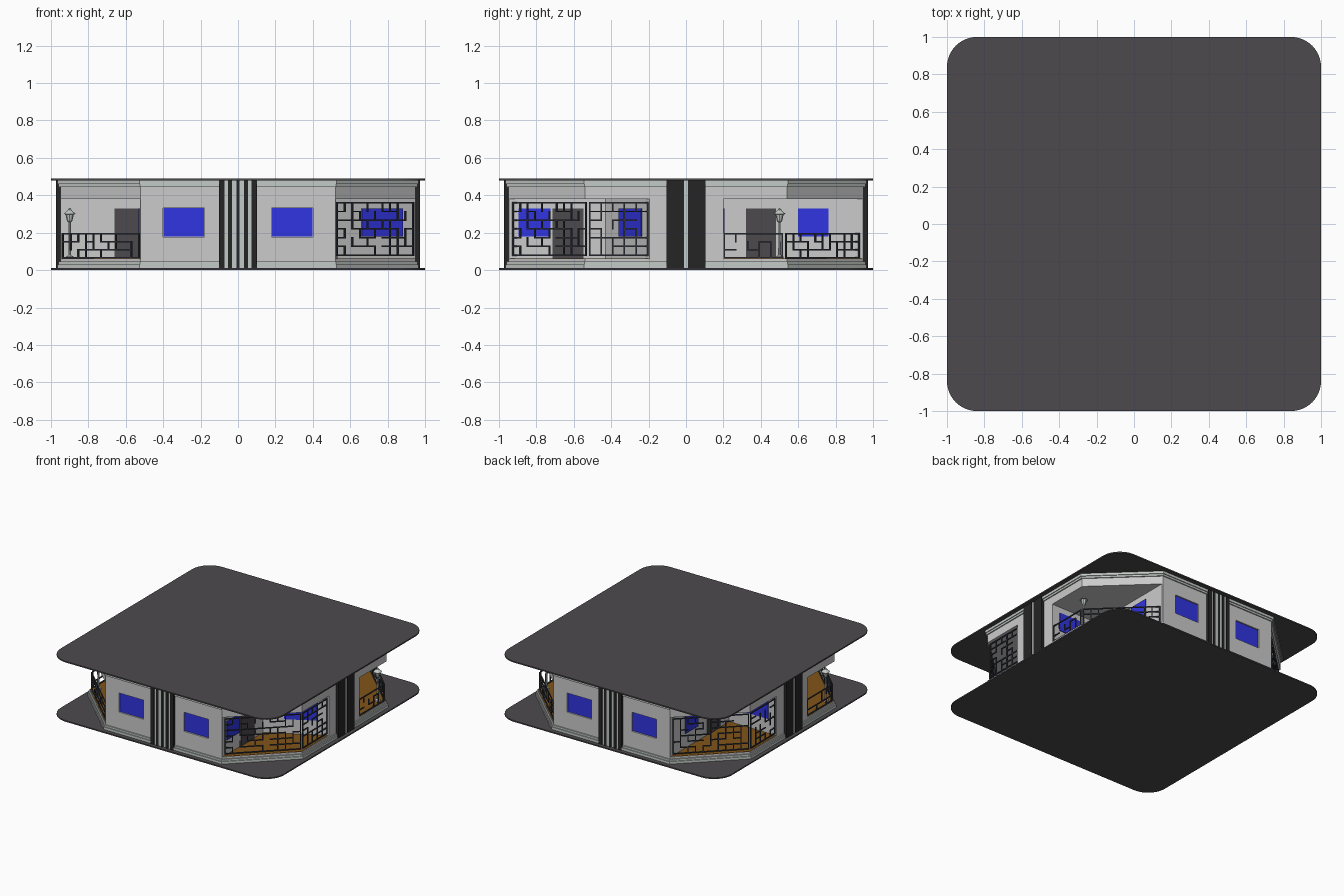
import bpy, bmesh, math, random
from mathutils import Matrix, Vector

if "Cube" in bpy.data.objects:
    bpy.data.objects.remove(bpy.data.objects["Cube"])

random.seed(7)


def material(name, r, g, b):
    m = bpy.data.materials.new(name)
    m.diffuse_color = (r, g, b, 1)
    m.use_nodes = True
    m.node_tree.nodes["Principled BSDF"].inputs["Base Color"].default_value = m.diffuse_color
    return m


DARK = material("dark_grey", 0.075, 0.068, 0.075)
BLACK = material("black", 0.018, 0.018, 0.018)
BLUE = material("blue_glass", 0.03, 0.035, 0.75)
WOOD = material("brown_floor", 0.22, 0.09, 0.01)
TRIM = material("pale_trim", 0.55, 0.60, 0.57)
IRON = material("rail_iron", 0.04, 0.045, 0.06)


def finish(bm, name, mat=None):
    bmesh.ops.recalc_face_normals(bm, faces=bm.faces)
    me = bpy.data.meshes.new(name)
    bm.to_mesh(me)
    bm.free()
    ob = bpy.data.objects.new(name, me)
    bpy.context.collection.objects.link(ob)
    if mat:
        me.materials.append(mat)
    return ob


def add_prism(bm, pts, z0, z1):
    f = bm.faces.new([bm.verts.new((x, y, z0)) for x, y in pts])
    r = bmesh.ops.extrude_face_region(bm, geom=[f])
    up = [v for v in r["geom"] if isinstance(v, bmesh.types.BMVert)]
    bmesh.ops.translate(bm, verts=up, vec=(0, 0, z1 - z0))
    if f.is_valid is False or len(f.verts) == 0:
        return


def prism(name, pts, z0, z1, mat=None):
    # explicit closed prism
    bm = bmesh.new()
    closed_prism(bm, pts, z0, z1)
    return finish(bm, name, mat)


def closed_prism(bm, pts, z0, z1):
    lo = [bm.verts.new((x, y, z0)) for x, y in pts]
    hi = [bm.verts.new((x, y, z1)) for x, y in pts]
    bm.faces.new(lo)
    bm.faces.new(hi)
    for i in range(len(pts)):
        j = (i + 1) % len(pts)
        bm.faces.new((lo[i], lo[j], hi[j], hi[i]))


def add_box(bm, c, s, rot=0):
    m = Matrix.Translation(c) @ Matrix.Rotation(rot, 4, 'Z') @ Matrix.Diagonal((*s, 1))
    bmesh.ops.create_cube(bm, size=1, matrix=m)


def box(name, c, s, mat=None, rot=0):
    bm = bmesh.new()
    add_box(bm, c, s, rot)
    return finish(bm, name, mat)


def octagon(d=0.0):
    a, b, w = 0.52 + 0.41 * d, 0.54 + 0.41 * d, 0.95 + d
    return [(a, -w), (w, -b), (w, b), (a, w), (-a, w), (-w, b), (-w, -b), (-a, -w)]


def ring(name, d, z0, z1, mat):
    bm = bmesh.new()
    loops = [[bm.verts.new((x, y, z)) for x, y in octagon(o)]
             for o, z in ((d, z0), (d, z1), (-0.002, z1), (-0.002, z0))]
    for k in range(4):
        p, q = loops[k], loops[(k + 1) % 4]
        for i in range(8):
            j = (i + 1) % 8
            bm.faces.new((p[i], p[j], q[j], q[i]))
    return finish(bm, name, mat)


# rounded floor and roof plates
outline = []
for k, (cx, cy) in enumerate(((1, 1), (-1, 1), (-1, -1), (1, -1))):
    for i in range(13):
        t = math.radians(90 * k + 7.5 * i)
        outline.append((cx * 0.84 + 0.16 * math.cos(t), cy * 0.84 + 0.16 * math.sin(t)))
prism("lower_plate", outline, 0, 0.01, DARK)
prism("upper_plate", outline, 0.48, 0.49, DARK)

# eight-sided storey with corner balconies and facade windows cut out
body = prism("walls", octagon(), 0.01, 0.48)
cut = bmesh.new()
for sx, sy in ((1, 1), (-1, 1), (-1, -1), (1, -1)):
    inner = 0.43 if (sx, sy) == (1, -1) else 0.2
    closed_prism(cut, [(sx * x, sy * y) for x, y in
                       ((0.525, inner), (0.96, 0.19 if inner > 0.2 else 0.2),
                        (1.1, 0.19 if inner > 0.2 else 0.2), (1.1, 1.1), (0.525, 1.1))], 0.06, 0.38)
    prism("balcony_floor", [(sx * x, sy * y) for x, y in
                            ((0.527, inner), (0.945, 0.2), (0.945, 0.54), (0.527, 0.94))],
          0.0595, 0.063, WOOD)
    add_box(cut, (sx * 0.29, sy * 0.96, 0.255), (0.22, 0.05, 0.155))
    box("facade_window", (sx * 0.29, sy * 0.936, 0.255), (0.218, 0.008, 0.153), BLUE)
cutter = finish(cut, "wall_cutter")
cutter.hide_render = True
cutter.hide_set(True)
mod = body.modifiers.new("openings", 'BOOLEAN')
mod.operation = 'DIFFERENCE'
mod.solver = 'EXACT'
mod.object = cutter

# stepped skirting and cornice
for d, z0, z1 in ((0.016, 0.01, 0.03), (0.009, 0.03, 0.045), (0.009, 0.445, 0.46), (0.016, 0.46, 0.48)):
    ring("trim_band", d, z0, z1, TRIM)

# black pilasters in the middle of each face
for s in (-1, 1):
    box("front_pilaster_back", (0, s * 0.955, 0.245), (0.2, 0.025, 0.47), TRIM)
    for x, w in ((-0.086, 0.03), (-0.043, 0.02), (0, 0.018), (0.043, 0.02), (0.086, 0.03)):
        box("front_pilaster", (x, s * 0.957, 0.245), (w, 0.03, 0.47), BLACK)
    box("side_pilaster_back", (s * 0.955, 0, 0.245), (0.025, 0.19, 0.47), TRIM)
    for y in (-0.058, 0.058):
        box("side_pilaster", (s * 0.957, y, 0.245), (0.03, 0.092, 0.47), BLACK)

# doors and windows inside the balconies
for s in (-1, 1):
    box("balcony_door", (s * 0.527, 0.40, 0.195), (0.01, 0.16, 0.27), DARK)
    box("balcony_window", (s * 0.527, 0.68, 0.255), (0.01, 0.165, 0.15), BLUE)
    box("balcony_side_window", (s * 0.78, 0.202, 0.255), (0.2, 0.01, 0.15), BLUE)
box("front_left_door", (-0.595, -0.202, 0.195), (0.13, 0.01, 0.27), DARK)
box("front_left_window", (-0.527, -0.68, 0.255), (0.01, 0.165, 0.15), BLUE)
box("front_right_door", (0.527, -0.63, 0.195), (0.01, 0.165, 0.27), DARK)
box("front_right_window", (0.527, -0.81, 0.255), (0.01, 0.17, 0.15), BLUE)
slant = math.atan2(0.24, 0.435)
box("slanted_wall_window", (0.77, -0.296, 0.255), (0.25, 0.012, 0.15), BLUE, slant)


# railings: framed grid with some bars left out
def railing(name, p, q, z0, z1):
    p, q = Vector(p), Vector(q)
    length, ang = (q - p).length, math.atan2(q.y - p.y, q.x - p.x)
    cols, rows = max(3, round(length / 0.058)), max(3, round((z1 - z0) / 0.045))
    dx, dz, t = length / cols, (z1 - z0) / rows, 0.008
    bm = bmesh.new()

    def bar(u, z, w, h):
        c = p + (q - p) * (u / length)
        add_box(bm, (c.x, c.y, z), (w, t, h), ang)
    for z in (z0, z1):
        bar(length / 2, z, length + t, t)
    for u in (0, length):
        bar(u, (z0 + z1) / 2, t, z1 - z0)
    for i in range(cols):
        for j in range(rows):
            if j and random.random() < 0.62:
                bar((i + 0.5) * dx, z0 + j * dz, dx + t, t)
            if i and random.random() < 0.55:
                bar(i * dx, z0 + (j + 0.5) * dz, t, dz + t)
    finish(bm, name, IRON)


for sx, sy in ((1, 1), (-1, 1), (-1, -1), (1, -1)):
    tall = sx * sy < 0
    z0, z1 = (0.08, 0.36) if tall else (0.067, 0.195)
    railing("corner_grille" if tall else "corner_railing",
            (sx * 0.53, sy * 0.925), (sx * 0.935, sy * 0.535), z0, z1)
    railing("side_grille" if tall else "side_railing",
            (sx * 0.94, sy * 0.515), (sx * 0.94, sy * 0.205), z0, z1)

# standing lamps on the two open balconies
profile = [(0, 0.06), (0.022, 0.06), (0.02, 0.072), (0.007, 0.08), (0.006, 0.255), (0.014, 0.262),
           (0.022, 0.298), (0.033, 0.3), (0.012, 0.318), (0.005, 0.33), (0, 0.332)]
for s in (-1, 1):
    bm = bmesh.new()
    vs = [bm.verts.new((r, 0, z)) for r, z in profile]
    es = [bm.edges.new(e) for e in zip(vs, vs[1:])]
    bmesh.ops.spin(bm, geom=vs + es, cent=(0, 0, 0), axis=(0, 0, 1), angle=math.tau, steps=8)
    bmesh.ops.remove_doubles(bm, verts=bm.verts, dist=1e-5)
    bmesh.ops.translate(bm, verts=bm.verts, vec=(s * 0.9, s * 0.5, 0))
    finish(bm, "balcony_lamp", TRIM)
